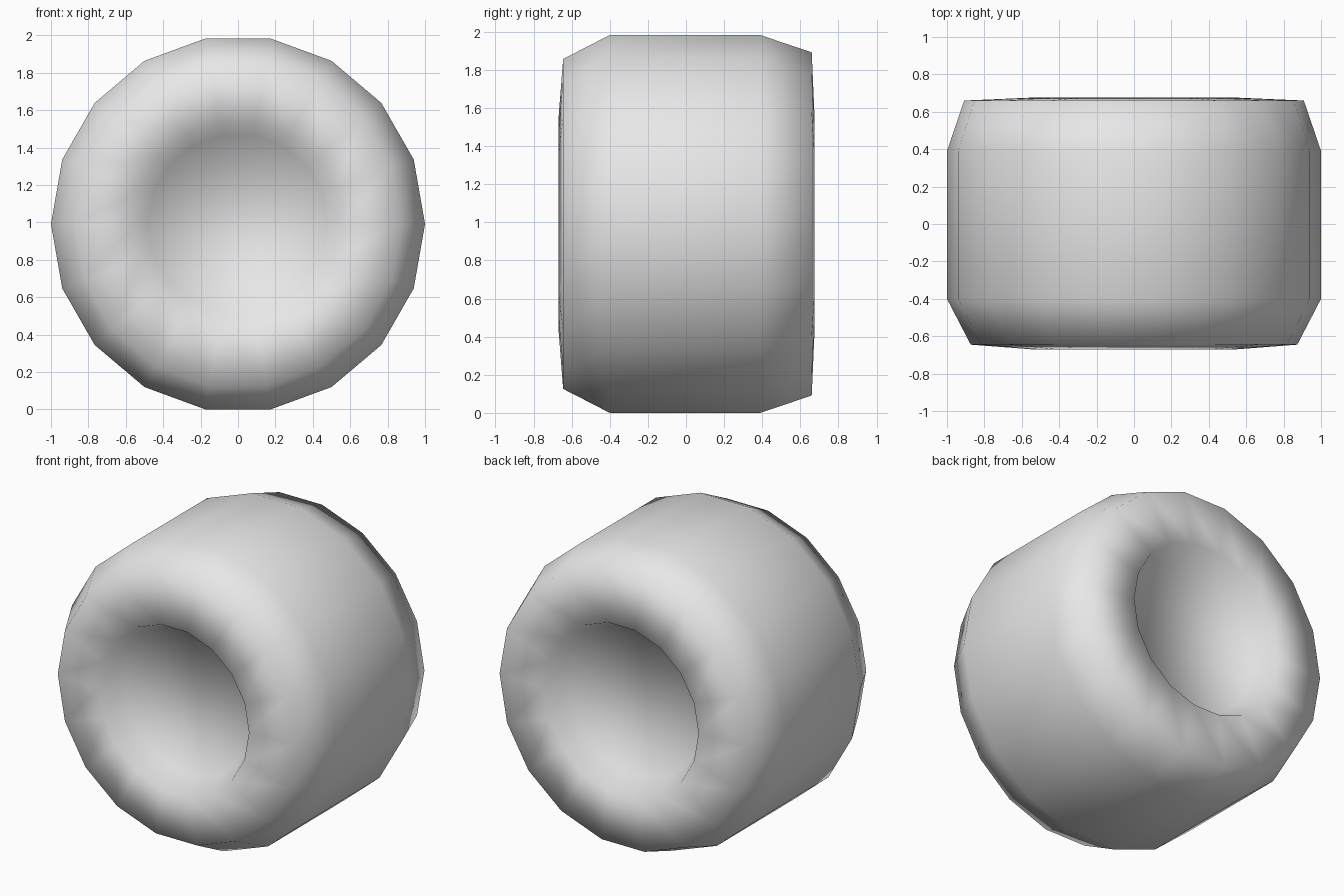
import bpy
import bmesh
from math import cos, sin, pi

cube = bpy.data.objects.get("Cube")
if cube:
    bpy.data.objects.remove(cube, do_unlink=True)

SIDES = 18
TALL = 1.007                          # the rings are a touch taller than wide
AXLE_HEIGHT = TALL * cos(pi / SIDES)  # the wheel rests on a flat facet

# Single plain grey material
grey = bpy.data.materials.new("light_grey")
grey.use_nodes = True
colour = (0.8, 0.8, 0.8, 1)
grey.diffuse_color = colour
grey.node_tree.nodes["Principled BSDF"].inputs["Base Color"].default_value = colour

# Wheel profile as (radius, y), from the front dish floor to the back dish floor
profile = [
    (0.48, -0.52), (0.55, -0.67),   # front dish
    (0.873, -0.645),                # front sidewall
    (1.0, -0.40), (1.0, 0.39),      # tread
    (0.908, 0.66),                  # back sidewall
    (0.565, 0.675), (0.49, 0.52),   # back dish
]

bm = bmesh.new()


def add_ring(radius, y):
    angles = [2 * pi * i / SIDES for i in range(SIDES)]
    return [bm.verts.new((radius * cos(a), y, AXLE_HEIGHT + TALL * radius * sin(a)))
            for a in angles]


rings = [add_ring(r, y) for r, y in profile]

# Skin neighbouring rings, then close both dish floors
for lower, upper in zip(rings, rings[1:]):
    for i in range(SIDES):
        j = (i + 1) % SIDES
        bm.faces.new((lower[i], lower[j], upper[j], upper[i]))
bm.faces.new(rings[0])
bm.faces.new(rings[-1])
bmesh.ops.recalc_face_normals(bm, faces=bm.faces)

for face in bm.faces:
    face.smooth = True

mesh = bpy.data.meshes.new("wheel")
bm.to_mesh(mesh)
bm.free()
mesh.materials.append(grey)
wheel = bpy.data.objects.new("wheel", mesh)
bpy.context.collection.objects.link(wheel)
